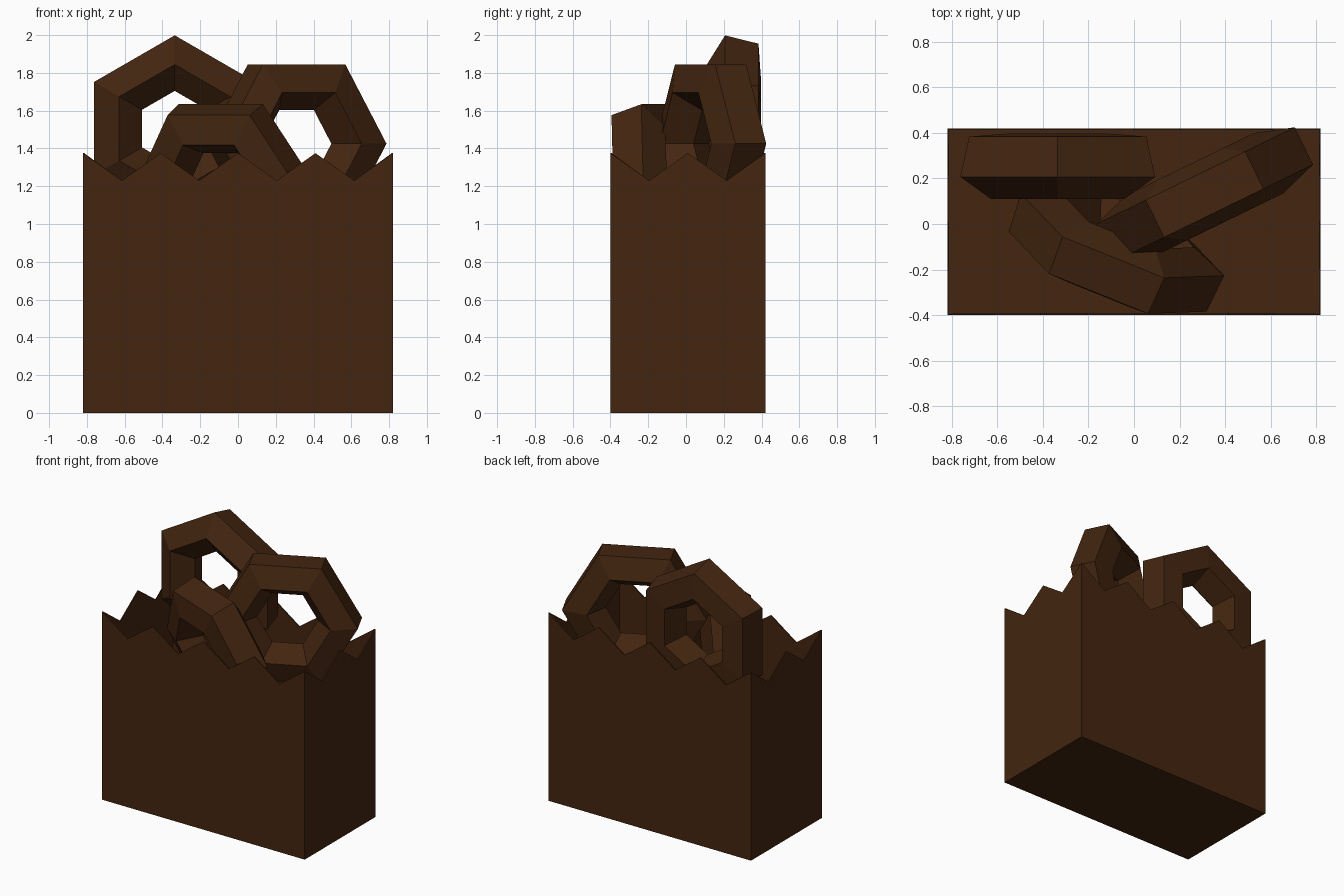
import bpy
import bmesh
from math import sin, cos, pi, radians
from mathutils import Matrix, Vector

if "Cube" in bpy.data.objects:
    bpy.data.objects.remove(bpy.data.objects["Cube"], do_unlink=True)

# Single colour for the whole model
brown = bpy.data.materials.new("dark_brown")
brown.use_nodes = True
colour = (0.056, 0.0185, 0.005, 1)
brown.diffuse_color = colour
shader = next(n for n in brown.node_tree.nodes if n.type == "BSDF_PRINCIPLED")
shader.inputs["Base Color"].default_value = colour


def add_object(name, bm):
    mesh = bpy.data.meshes.new(name)
    bm.to_mesh(mesh)
    bm.free()
    mesh.materials.append(brown)
    obj = bpy.data.objects.new(name, mesh)
    bpy.context.collection.objects.link(obj)
    return obj


# Open bag with a zigzag rim
def make_bag():
    low, high = Vector((-0.82, -0.4)), Vector((0.82, 0.42))
    corners = [low, Vector((high.x, low.y)), high, Vector((low.x, high.y))]
    outline = []
    for side, steps in enumerate((8, 4, 8, 4)):
        start, end = corners[side], corners[(side + 1) % 4]
        outline += [start.lerp(end, i / steps) for i in range(steps)]
    bm = bmesh.new()
    bottom = [bm.verts.new((p.x, p.y, 0)) for p in outline]
    rim = [bm.verts.new((p.x, p.y, 1.23 if i % 2 else 1.375))
           for i, p in enumerate(outline)]
    for i in range(len(outline)):
        j = (i + 1) % len(outline)
        bm.faces.new((bottom[i], bottom[j], rim[j], rim[i]))
    bm.faces.new(bottom[::-1])
    bag = add_object("bag", bm)
    wall = bag.modifiers.new("wall", "SOLIDIFY")
    wall.thickness = 0.008
    wall.offset = -1


# Low-poly ring standing upright: six segments, five-sided section
def make_ring(name, centre, yaw, lean, spin, phase, radius=0.35, tube=0.155):
    bm = bmesh.new()
    loops = []
    for i in range(6):
        around = radians(spin) + i * pi / 3
        loop = []
        for k in range(5):
            a = radians(phase) + k * 2 * pi / 5
            r = radius + tube * cos(a)
            loop.append(bm.verts.new((r * cos(around), tube * sin(a),
                                      r * sin(around))))
        loops.append(loop)
    for i in range(6):
        here, there = loops[i], loops[(i + 1) % 6]
        for k in range(5):
            n = (k + 1) % 5
            bm.faces.new((here[k], there[k], there[n], here[n]))
    bmesh.ops.recalc_face_normals(bm, faces=bm.faces)
    turn = Matrix.Rotation(radians(yaw), 4, "Z") @ Matrix.Rotation(radians(lean), 4, "X")
    bm.transform(Matrix.Translation(centre) @ turn)
    add_object(name, bm)


make_bag()
make_ring("back_ring", (-0.335, 0.265, 1.505), 0, 0, 30, -22)
make_ring("right_ring", (0.31, 0.13, 1.425), 26, 0, 0, 36, radius=0.36)
make_ring("front_ring", (-0.08, -0.12, 1.21), -22, 15, 0, -40)
